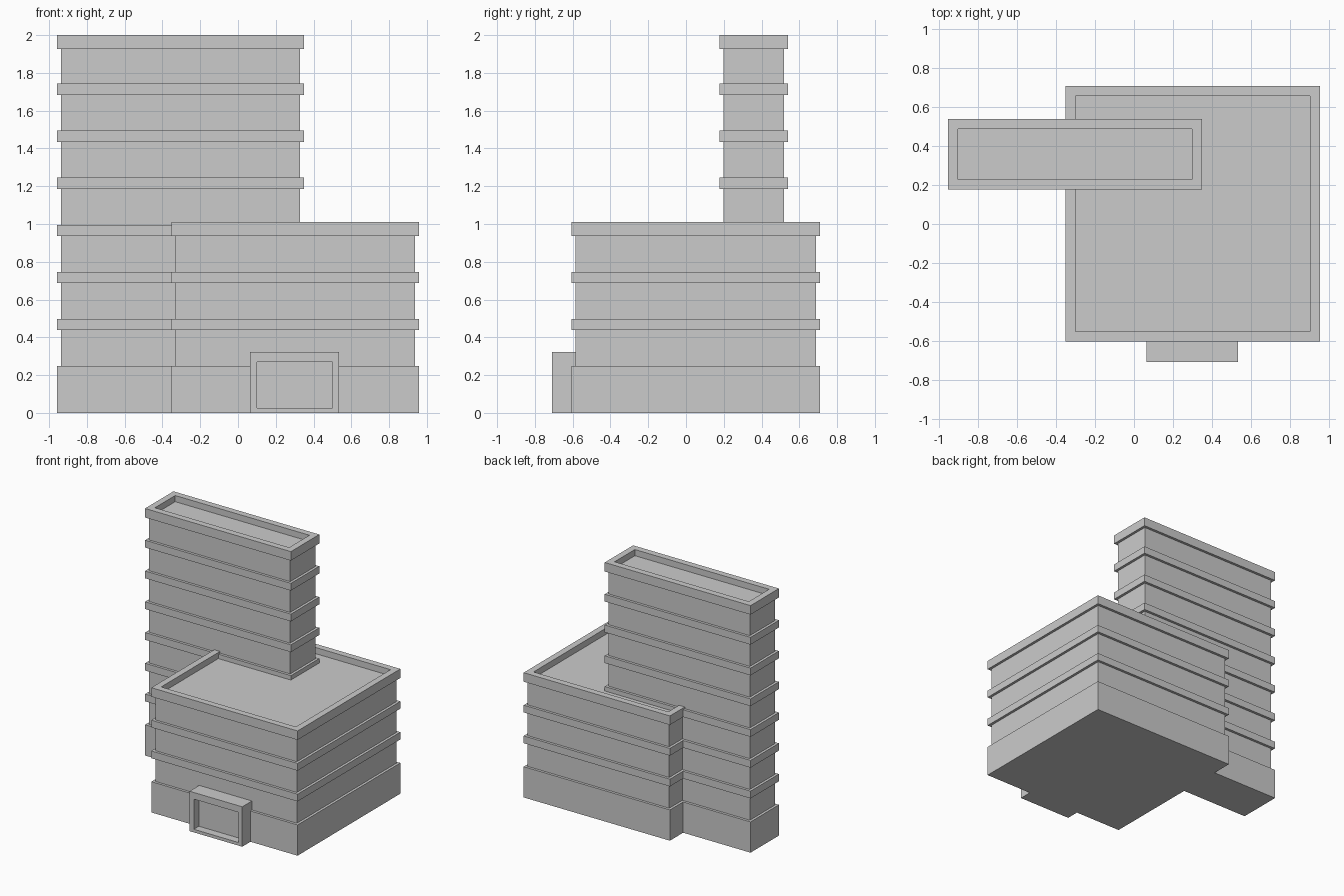
import bpy, bmesh

if "Cube" in bpy.data.objects:
    bpy.data.objects.remove(bpy.data.objects["Cube"])

STOREY = 0.249   # floor-to-floor height
BAND = 0.059     # slab band height
RECESS = 0.021   # wall setback behind bands


def new_object(name, bm):
    bmesh.ops.recalc_face_normals(bm, faces=bm.faces)
    mesh = bpy.data.meshes.new(name)
    bm.to_mesh(mesh)
    bm.free()
    obj = bpy.data.objects.new(name, mesh)
    bpy.context.collection.objects.link(obj)
    return obj


def bridge(bm, rings):
    for a, b in zip(rings, rings[1:]):
        for i in range(4):
            j = (i + 1) % 4
            bm.faces.new((a[i], a[j], b[j], b[i]))


def banded_block(name, x0, x1, y0, y1, floors, top):
    """Rectangular block: base, banded storeys, parapet with sunken roof."""
    profile = [(0, 0), (0, STOREY), (RECESS, STOREY)]
    for k in range(2, floors):
        z = k * STOREY
        profile += [(RECESS, z - BAND), (0, z - BAND), (0, z), (RECESS, z)]
    profile += [(RECESS, top - 0.073), (0, top - 0.073), (0, top),
                (0.052, top), (0.052, top - 0.05)]
    bm = bmesh.new()
    rings = [[bm.verts.new(p) for p in ((x0 + d, y0 + d, z), (x1 - d, y0 + d, z),
                                        (x1 - d, y1 - d, z), (x0 + d, y1 - d, z))]
             for d, z in profile]
    bridge(bm, rings)
    bm.faces.new(rings[0])
    bm.faces.new(rings[-1])
    return new_object(name, bm)


# Main volumes
banded_block("podium", -0.353, 0.957, -0.605, 0.71, 4, 1.01)
banded_block("tower", -0.957, 0.349, 0.178, 0.541, 8, 2.0)

# Entrance portal: projecting frame around a recessed panel
sections = [  # x0, x1, z0, z1, y
    (0.063, 0.535, 0.0, 0.323, -0.586),
    (0.063, 0.535, 0.0, 0.323, -0.71),
    (0.101, 0.5, 0.025, 0.269, -0.71),
    (0.101, 0.5, 0.025, 0.269, -0.645),
]
bm = bmesh.new()
rings = [[bm.verts.new(p) for p in ((x0, y, z0), (x1, y, z0), (x1, y, z1), (x0, y, z1))]
         for x0, x1, z0, z1, y in sections]
bridge(bm, rings)
bm.faces.new(rings[-1])
new_object("entrance_portal", bm)
